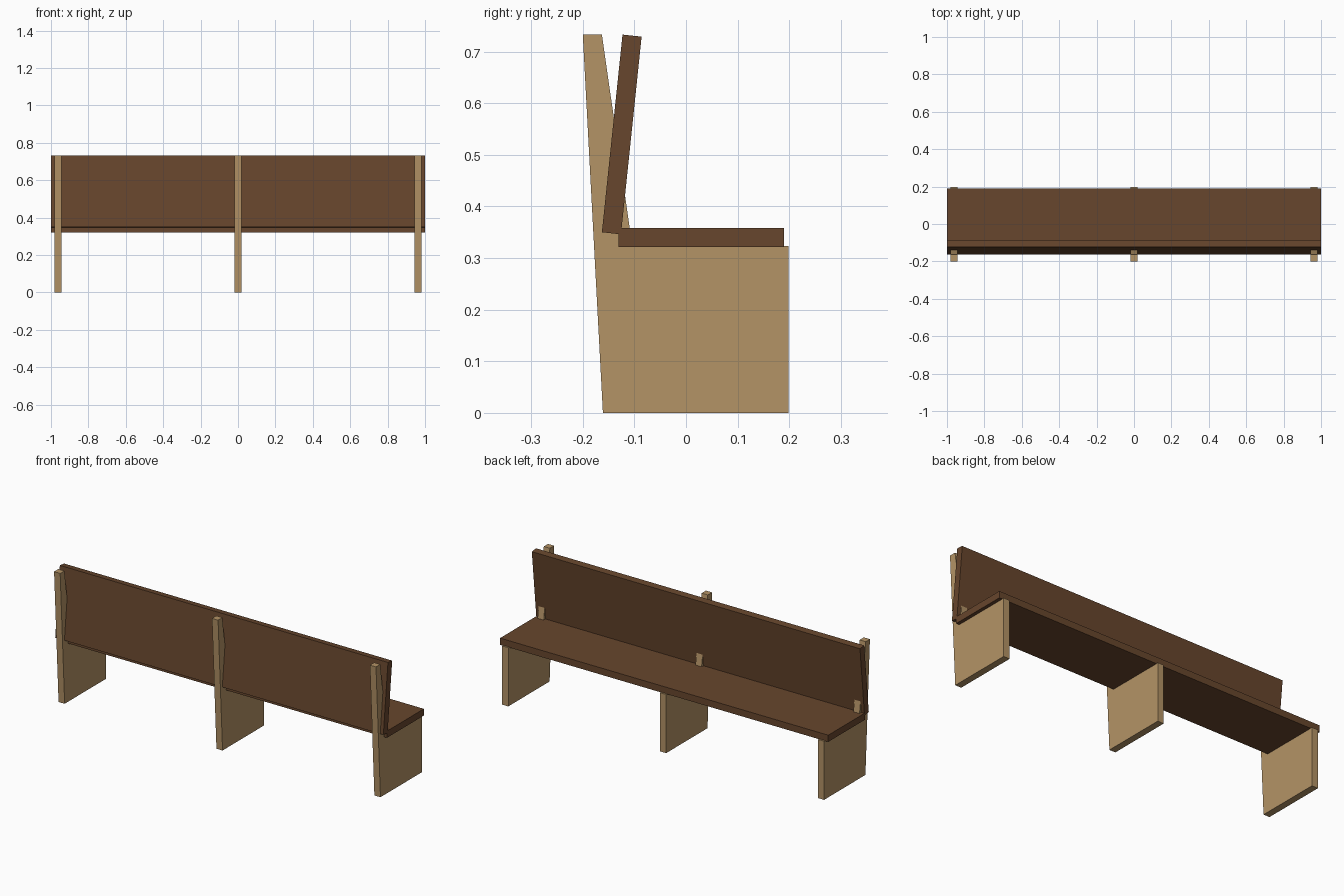
import bpy
import bmesh

default = bpy.data.objects.get("Cube")
if default:
    bpy.data.objects.remove(default, do_unlink=True)


def make_material(name, rgb):
    mat = bpy.data.materials.new(name)
    mat.use_nodes = True
    color = (*rgb, 1.0)
    mat.diffuse_color = color
    mat.node_tree.nodes["Principled BSDF"].inputs["Base Color"].default_value = color
    return mat


def extrude_profile(name, profile, x_min, x_max, mat):
    """Extrude a (y, z) side profile along x."""
    bm = bmesh.new()
    face = bm.faces.new([bm.verts.new((x_min, y, z)) for y, z in profile])
    result = bmesh.ops.extrude_face_region(bm, geom=[face])
    moved = [g for g in result["geom"] if isinstance(g, bmesh.types.BMVert)]
    bmesh.ops.translate(bm, verts=moved, vec=(x_max - x_min, 0, 0))
    bmesh.ops.recalc_face_normals(bm, faces=bm.faces)
    mesh = bpy.data.meshes.new(name)
    bm.to_mesh(mesh)
    bm.free()
    mesh.materials.append(mat)
    obj = bpy.data.objects.new(name, mesh)
    bpy.context.collection.objects.link(obj)
    return obj


light_wood = make_material("light wood", (0.456, 0.292, 0.133))
dark_wood = make_material("dark wood", (0.136, 0.061, 0.026))

# Seat plank and leaning backrest plank
seat = [(-0.131, 0.321), (0.19, 0.321), (0.19, 0.358), (-0.131, 0.358)]
backrest = [(-0.163, 0.35), (-0.126, 0.346), (-0.086, 0.729), (-0.123, 0.733)]
extrude_profile("seat", seat, -1, 1, dark_wood)
extrude_profile("backrest", backrest, -1, 1, dark_wood)

# Three panel supports: a wide base with a tapered post behind the backrest
support = [(-0.161, 0), (0.199, 0), (0.199, 0.323), (-0.104, 0.323),
           (-0.163, 0.733), (-0.2, 0.733)]
half = 0.0185
for name, x in (("right_support", -0.9625), ("middle_support", 0), ("left_support", 0.9625)):
    extrude_profile(name, support, x - half, x + half, light_wood)
